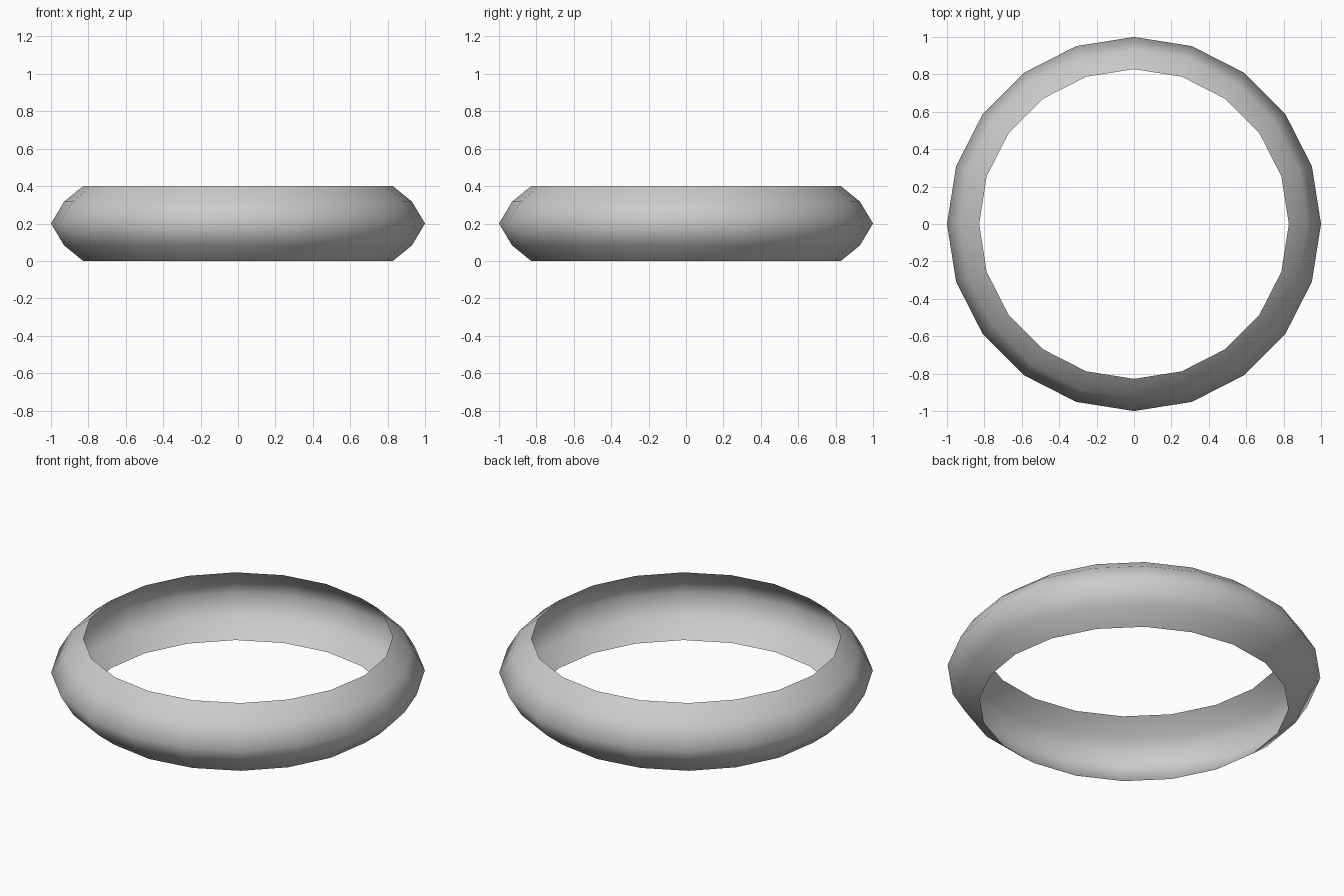
import bpy, bmesh
from math import pi, cos, sin

if "Cube" in bpy.data.objects:
    bpy.data.objects.remove(bpy.data.objects["Cube"])

SIDES = 20
# cross-section of the open shell: (radius, height)
PROFILE = [(0.828, 0.0), (0.93, 0.083), (1.0, 0.2), (0.93, 0.317), (0.828, 0.4)]

# thin ring band, bulging outward and hollow on the inside
bm = bmesh.new()
rings = [[bm.verts.new((r * cos(2 * pi * i / SIDES), r * sin(2 * pi * i / SIDES), z))
          for i in range(SIDES)] for r, z in PROFILE]
for low, high in zip(rings, rings[1:]):
    for i in range(SIDES):
        j = (i + 1) % SIDES
        face = bm.faces.new((low[i], low[j], high[j], high[i]))
        face.smooth = True

mesh = bpy.data.meshes.new("ring_band")
bm.to_mesh(mesh)
bm.free()
bpy.context.collection.objects.link(bpy.data.objects.new("ring_band", mesh))
